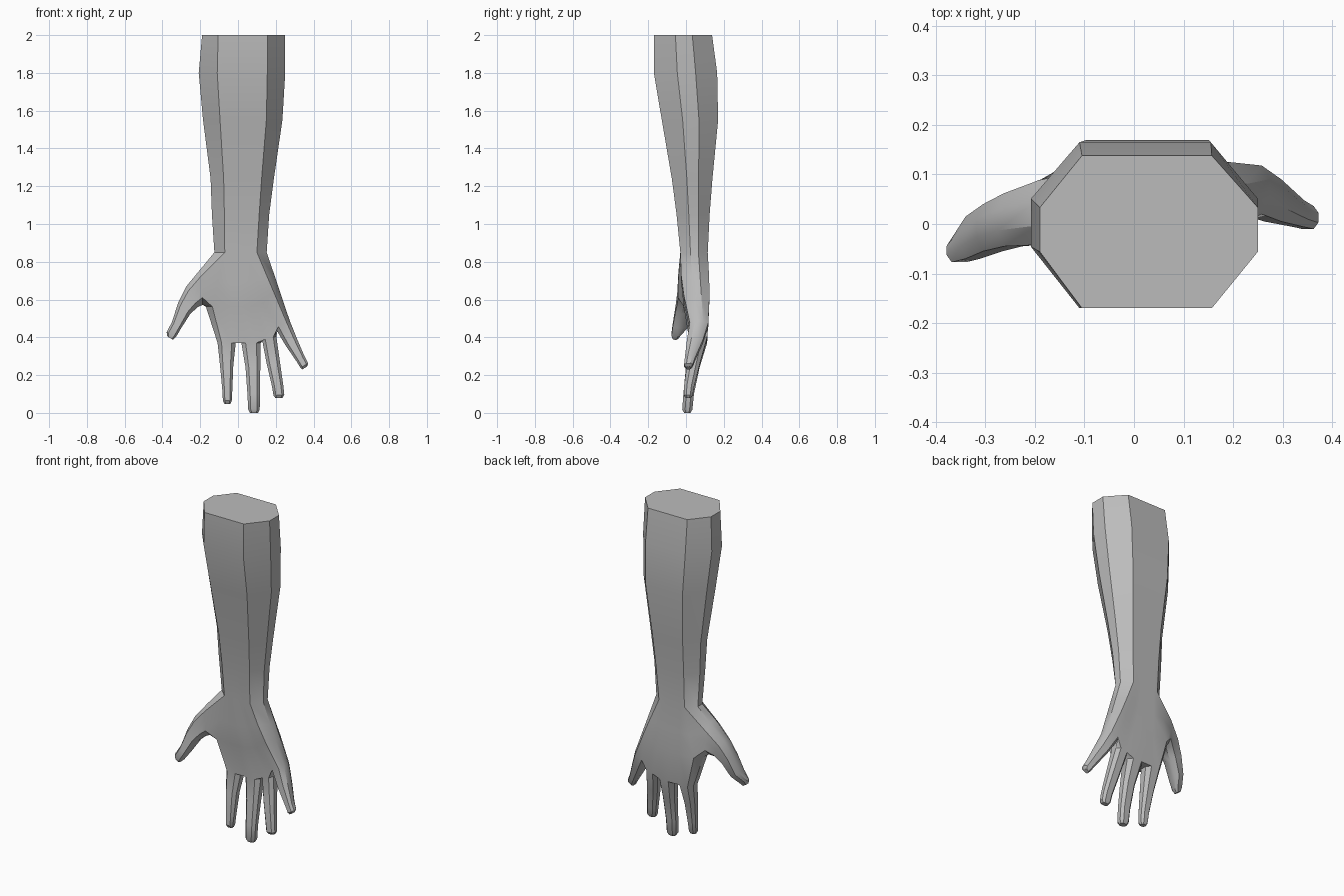
import bpy, bmesh
from mathutils import Vector

if "Cube" in bpy.data.objects:
    bpy.data.objects.remove(bpy.data.objects["Cube"])

bm = bmesh.new()


def octagon(s):
    """Eight points from a section (left x, left z, right x, right z, y front, y back)."""
    lx, lz, rx, rz, yf, yb = s
    pts = [(.22, 0), (.78, 0), (1, .28), (1, .72), (.78, 1), (.22, 1), (0, .72), (0, .28)]
    return [Vector((lx + (rx - lx) * t, yf + (yb - yf) * u, lz + (rz - lz) * t)) for t, u in pts]


def ring(pts):
    return [bm.verts.new(p) for p in pts]


def bridge(a, b, skip=()):
    n = len(a)
    for i in range(n):
        if i not in skip:
            bm.faces.new((a[i], a[(i + 1) % n], b[(i + 1) % n], b[i]))


def arm_points(z, xl, fl, fr, xr, yf, yb):
    """Arm section: 8 points on the front, 2 on the right, 8 on the back, 2 on the left."""
    y1, y2 = yf + (yb - yf) * .37, yf + (yb - yf) * .66
    xs = [fl + (fr - fl) * i / 7 for i in range(8)]
    pts = [(x, yf, z) for x in xs] + [(xr, y1, z), (xr, y2, z)]
    pts += [(x, yb, z) for x in reversed(xs)] + [(xl, y2, z), (xl, y1, z)]
    return [Vector(p) for p in pts]


# Forearm from the cut top down to the wrist
arm = [(2.0, -.19, -.105, .157, .25, -.17, .138),
       (1.8, -.208, -.11, .155, .25, -.17, .165),
       (1.55, -.185, -.095, .15, .235, -.128, .17),
       (1.24, -.145, -.076, .125, .19, -.075, .14),
       (1.05, -.138, -.072, .112, .165, -.05, .125),
       (.85, -.125, -.07, .10, .152, -.03, .115)]
rings = [ring(arm_points(*s)) for s in arm]
for a, b in zip(rings, rings[1:]):
    bridge(a, b)
bm.faces.new(rings[0])
wrist = rings[-1]

# Finger sections from knuckle to tip: index, middle, ring, little
fingers = [
    [(-.108, .37, -.012, .37, .02, .11), (-.095, .25, -.025, .25, .0, .072),
     (-.083, .12, -.03, .12, -.012, .042), (-.08, .065, -.033, .065, -.015, .034),
     (-.072, .048, -.04, .048, -.004, .024)],
    [(.018, .37, .12, .37, .02, .112), (.04, .24, .118, .24, .002, .072),
     (.05, .1, .116, .1, -.014, .042), (.054, .018, .115, .018, -.02, .034),
     (.064, .0, .106, .0, -.01, .024)],
    [(.128, .385, .203, .405, .025, .112), (.152, .26, .222, .27, .006, .075),
     (.18, .14, .24, .145, -.01, .044), (.188, .092, .245, .096, -.012, .036),
     (.198, .078, .236, .08, -.002, .026)],
    [(.197, .45, .275, .485, .02, .118), (.25, .36, .311, .396, .005, .09),
     (.313, .268, .352, .3, -.006, .048), (.33, .24, .372, .262, -.01, .036),
     (.34, .23, .365, .245, .0, .026)],
]
base = [octagon(f[0]) for f in fingers]
knuckle_pts = [p for o in base for p in o[:2]] + base[3][2:4]
knuckle_pts += [p for o in reversed(base) for p in o[4:6]] + base[0][6:8]

# Palm rows fan out from the wrist to the knuckles
palm = [wrist]
for t, front, back in ((.33, -.012, .006), (.6, -.012, .008)):
    pts = []
    for i, (w, k) in enumerate(zip(wrist, knuckle_pts)):
        p = w.co.lerp(k, t)
        p.y += front if i < 8 else back if 10 <= i < 18 else 0
        if i in (0, 17):
            p.x -= .055 * t / .6
        elif i in (18, 19):
            p.x -= .055 * t / .6
        pts.append(p)
    palm.append(ring(pts))
palm.append(ring(knuckle_pts))
for n, (a, b) in enumerate(zip(palm, palm[1:])):
    bridge(a, b, skip=(17, 18, 19) if n < 2 else ())

# Fingers, joined to the palm at their knuckle loops
k = palm[-1]
loops = []
for i, f in enumerate(fingers):
    right = k[8:10] if i == 3 else ring(base[i][2:4])
    left = k[18:20] if i == 0 else ring(base[i][6:8])
    loop = k[2 * i:2 * i + 2] + right + k[16 - 2 * i:18 - 2 * i] + left
    loops.append(loop)
    for s in f[1:]:
        nxt = ring(octagon(s))
        bridge(loop, nxt)
        loop = nxt
    bm.faces.new(loop)

# Webs between neighbouring fingers
for a, b in zip(loops, loops[1:]):
    ra, lb = a[1:5], [b[0], b[7], b[6], b[5]]
    for j in range(3):
        bm.faces.new((ra[j], ra[j + 1], lb[j + 1], lb[j]))

# Thumb, grown from the open left side of the palm
w, m, c = palm[:3]
loop = [w[0], m[0], c[0], c[19], c[18], c[17], m[17], w[17], w[18], w[19]]
thumb = [(-.195, .765, -.187, .572, -.042, .088), (-.275, .668, -.213, .56, -.045, .062),
         (-.318, .58, -.252, .525, -.055, .04), (-.35, .48, -.3, .45, -.07, .015),
         (-.378, .428, -.328, .402, -.077, -.03), (-.374, .405, -.345, .387, -.07, -.042)]
layout = [(.2, 0), (.5, 0), (.8, 0), (1, .3), (1, .7), (.8, 1), (.5, 1), (.2, 1), (0, .7), (0, .3)]
for ux, uz, lx, lz, yf, yb in thumb:
    nxt = ring([(ux + (lx - ux) * t, yf + (yb - yf) * u, uz + (lz - uz) * t) for t, u in layout])
    bridge(loop, nxt)
    loop = nxt
bm.faces.new(loop)

bmesh.ops.recalc_face_normals(bm, faces=bm.faces)
mesh = bpy.data.meshes.new("forearm_and_hand")
bm.to_mesh(mesh)
bm.free()

grey = bpy.data.materials.new("plain grey")
grey.diffuse_color = (.5, .5, .5, 1)
grey.use_nodes = True
grey.node_tree.nodes["Principled BSDF"].inputs["Base Color"].default_value = grey.diffuse_color
mesh.materials.append(grey)
obj = bpy.data.objects.new("forearm_and_hand", mesh)
bpy.context.collection.objects.link(obj)
bpy.context.view_layer.objects.active = obj
obj.select_set(True)
bpy.ops.object.shade_smooth_by_angle(angle=0.6)
